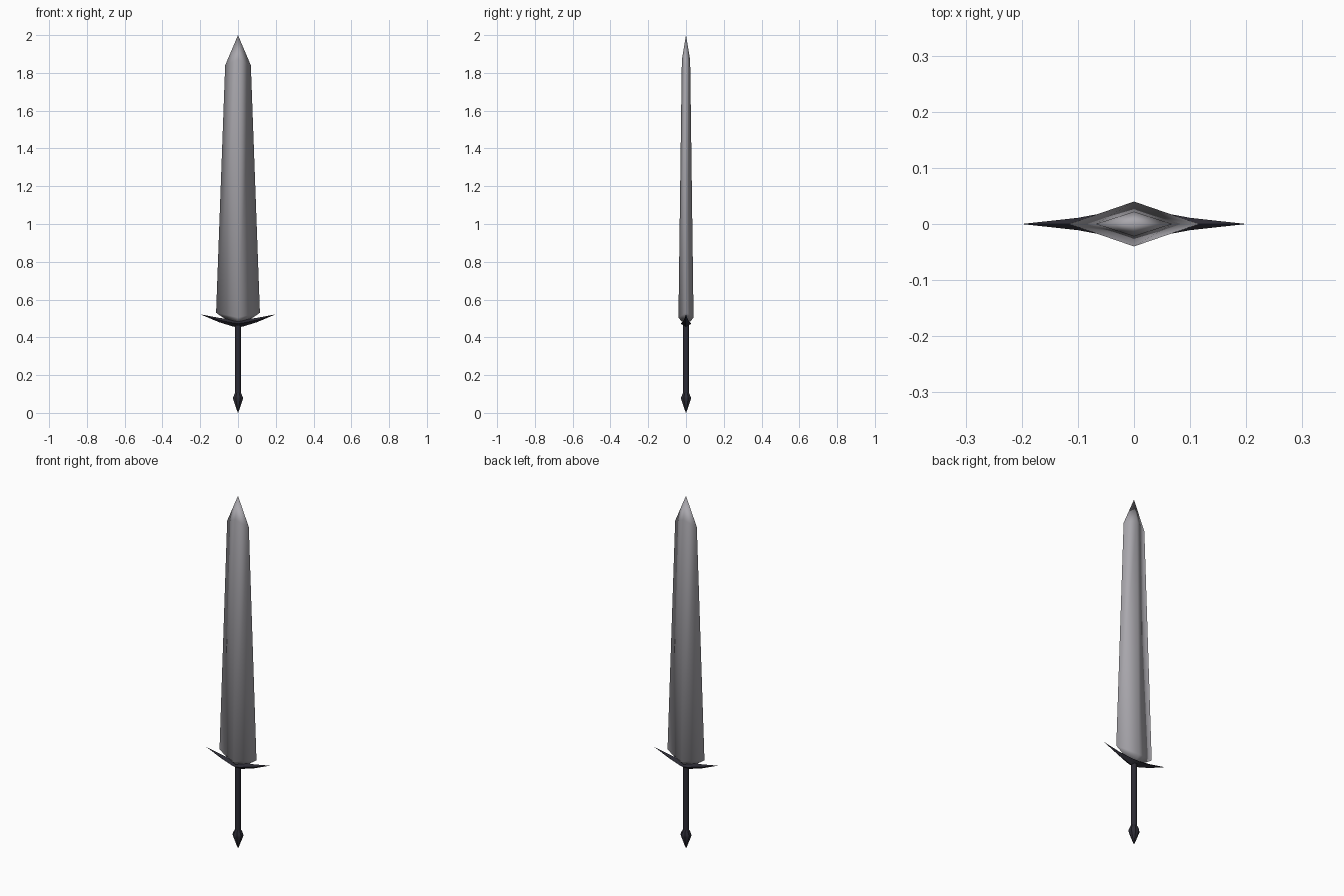
import bpy, bmesh, math

if "Cube" in bpy.data.objects:
    bpy.data.objects.remove(bpy.data.objects["Cube"])


def material(name, rgb):
    m = bpy.data.materials.new(name)
    m.diffuse_color = (*rgb, 1)
    m.use_nodes = True
    m.node_tree.nodes["Principled BSDF"].inputs["Base Color"].default_value = m.diffuse_color
    return m


steel = material("steel grey", (0.40, 0.39, 0.42))
dark = material("dark metal", (0.025, 0.024, 0.034))


def loft(name, rings, mat, angle):
    """Skin a list of rings (a ring of one point closes to a tip)."""
    bm = bmesh.new()
    vs = [[bm.verts.new(p) for p in r] for r in rings]
    for a, b in zip(vs, vs[1:]):
        n = max(len(a), len(b))
        for i in range(n):
            j = (i + 1) % n
            if len(a) == 1:
                bm.faces.new((a[0], b[j], b[i]))
            elif len(b) == 1:
                bm.faces.new((a[i], a[j], b[0]))
            else:
                bm.faces.new((a[i], a[j], b[j], b[i]))
    for end in (vs[0], vs[-1]):
        if len(end) > 2:
            bm.faces.new(end)
    bmesh.ops.recalc_face_normals(bm, faces=bm.faces)
    me = bpy.data.meshes.new(name)
    bm.to_mesh(me)
    bm.free()
    me.materials.append(mat)
    ob = bpy.data.objects.new(name, me)
    bpy.context.collection.objects.link(ob)
    bpy.context.view_layer.objects.active = ob
    ob.select_set(True)
    bpy.ops.object.shade_smooth_by_angle(angle=math.radians(angle))
    ob.select_set(False)
    return ob


def diamond(hx, hy, z_edge, z_ridge):
    return [(hx, 0, z_edge), (0, hy, z_ridge), (-hx, 0, z_edge), (0, -hy, z_ridge)]


def circle(r, z, n=8):
    return [(r * math.cos(2 * math.pi * (i + .5) / n),
             r * math.sin(2 * math.pi * (i + .5) / n), z) for i in range(n)]


# Blade: tapered diamond section, smooth shaded all round
loft("blade", [
    [(0, 0, 0.478)],
    diamond(0.075, 0.025, 0.502, 0.485),
    diamond(0.116, 0.040, 0.530, 0.505),
    diamond(0.068, 0.022, 1.840, 1.870),
    [(0, 0, 2.0)],
], steel, 180)


# Crossguard: swept-up spikes with diamond section
def guard_ring(x, hy, top, bottom):
    mid = (top + bottom) / 2
    return [(x, 0, top), (x, hy, mid), (x, 0, bottom), (x, -hy, mid)]


half = [(0.025, 0.025, 0.494, 0.457), (0.10, 0.011, 0.503, 0.480)]
loft("crossguard", [[(-0.2, 0, 0.522)]]
     + [guard_ring(-x, *r) for x, *r in reversed(half)]
     + [guard_ring(0, 0.029, 0.494, 0.453)]
     + [guard_ring(x, *r) for x, *r in half]
     + [[(0.2, 0, 0.522)]], dark, 40)

# Grip
loft("grip", [circle(0.016, 0.09), circle(0.016, 0.47)], dark, 60)

# Pommel: pointed drop
loft("pommel", [
    [(0, 0, 0)],
    circle(0.008, 0.018),
    circle(0.029, 0.075),
    circle(0.027, 0.085),
    circle(0.016, 0.108),
], dark, 40)
